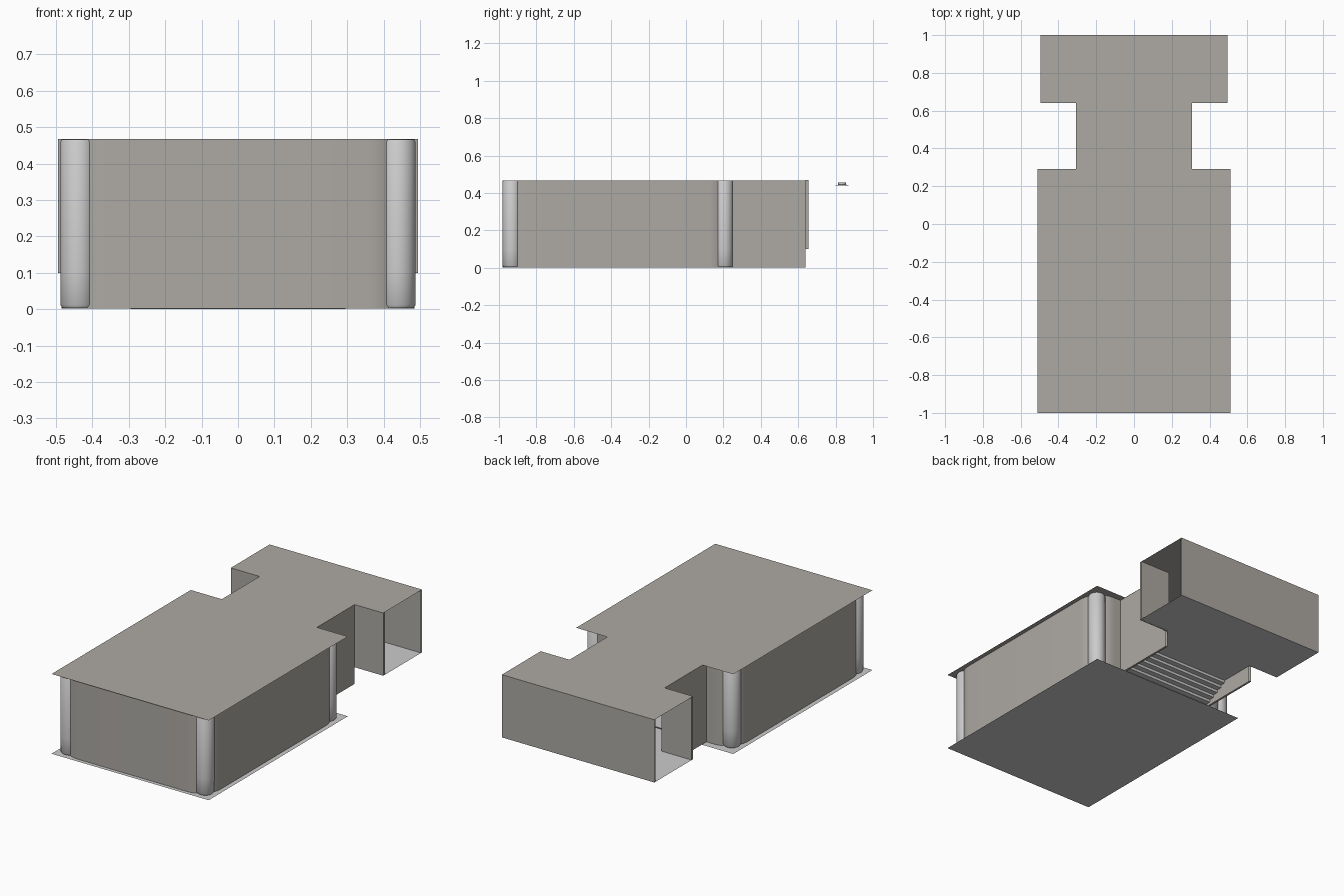
import bpy, bmesh, math

if "Cube" in bpy.data.objects:
    bpy.data.objects.remove(bpy.data.objects["Cube"])


def material(name, rgb):
    m = bpy.data.materials.new(name)
    m.diffuse_color = (*rgb, 1)
    m.use_nodes = True
    m.node_tree.nodes["Principled BSDF"].inputs["Base Color"].default_value = m.diffuse_color
    return m


WARM = material("warm_grey", (0.42, 0.40, 0.37))
LIGHT = material("light_grey", (0.60, 0.60, 0.60))


def finish(name, bm, mat, smooth=False):
    me = bpy.data.meshes.new(name)
    bm.to_mesh(me)
    bm.free()
    ob = bpy.data.objects.new(name, me)
    bpy.context.collection.objects.link(ob)
    me.materials.append(mat)
    if smooth:
        bpy.ops.object.select_all(action='DESELECT')
        ob.select_set(True)
        bpy.context.view_layer.objects.active = ob
        bpy.ops.object.shade_smooth_by_angle(angle=math.radians(40))
    return ob


def sheet(name, pts, mat):
    bm = bmesh.new()
    bm.faces.new([bm.verts.new(p) for p in pts])
    return finish(name, bm, mat)


def box(name, x0, x1, y0, y1, z0, z1, mat):
    bm = bmesh.new()
    bmesh.ops.create_cube(bm, size=1)
    for v in bm.verts:
        v.co = ((x0 + x1) / 2 + v.co.x * (x1 - x0), (y0 + y1) / 2 + v.co.y * (y1 - y0),
                (z0 + z1) / 2 + v.co.z * (z1 - z0))
    return finish(name, bm, mat)


def lathe(name, x, y, profile, mat, n=32):
    """Stack of (radius, z) rings, capped at both ends."""
    bm = bmesh.new()
    rings = [[bm.verts.new((x + r * math.cos(2 * math.pi * i / n),
                            y + r * math.sin(2 * math.pi * i / n), z)) for i in range(n)]
             for r, z in profile]
    for a, b in zip(rings, rings[1:]):
        for i in range(n):
            j = (i + 1) % n
            bm.faces.new((a[i], a[j], b[j], b[i]))
    bm.faces.new(rings[0][::-1])
    bm.faces.new(rings[-1])
    return finish(name, bm, mat, True)


H = 0.468     # roof height
STEP = 0.10   # raised rear floor

# Floor and roof sheets overhanging the walls
sheet("floor", [(-.51, -1, 0), (.51, -1, 0), (.51, .29, 0), (-.51, .29, 0)], LIGHT)
sheet("roof", [(-.51, -1, H), (.51, -1, H), (.51, .29, H), (.308, .29, H),
               (.308, .64, H), (-.308, .64, H), (-.308, .29, H), (-.51, .29, H)], WARM)


# Thin wall around the main room and the neck, with rounded room corners
def wall_path(o):
    X, Y0, Y1, R, N = .485 - o, -.98 + o, .25 - o, .13 - o, .308 - o
    half = [(N, .64), (N, Y1)]
    for cy, a0 in ((Y1 - R, 90), (Y0 + R, 0)):
        for i in range(13):
            a = math.radians(a0 - 90 * i / 12)
            half.append((X - R + R * math.cos(a), cy + R * math.sin(a)))
    return half + [(-x, y) for x, y in reversed(half)]


bm = bmesh.new()
loops = [[bm.verts.new((x, y, z)) for x, y in wall_path(o)]
         for o, z in ((0, 0.002), (0, H - .001), (.012, H - .001), (.012, 0.002))]
for k in range(4):
    a, b = loops[k], loops[(k + 1) % 4]
    for i in range(len(a) - 1):
        bm.faces.new((a[i], b[i], b[i + 1], a[i + 1]))
bmesh.ops.recalc_face_normals(bm, faces=bm.faces)
finish("room_walls", bm, WARM, True)

# Corner columns with a seam at step height
for side in (-1, 1):
    for label, x, y in (("front", .44, -.932), ("back", .44, .203)):
        lathe(f"{label}_column_{'left' if side < 0 else 'right'}", side * x, y,
              [(.042, .003), (.048, .012), (.048, STEP), (.048, H - .008), (.044, H - .002)], LIGHT)

# Stairs in the neck, ending in a raised landing
bm = bmesh.new()
n, y0, y1 = 6, .27, .46
prof = [(.25, .001)]
for i in range(n):
    y = y0 + (y1 - y0) * i / n
    prof += [(y, STEP * i / n + .001), (y, STEP * (i + 1) / n)]
prof.append((.655, STEP))
rows = [[bm.verts.new((x, y, z)) for x in (-.296, .296)] for y, z in prof]
for a, b in zip(rows, rows[1:]):
    bm.faces.new((a[0], a[1], b[1], b[0]))
finish("stairs", bm, LIGHT)

# Rear hall: open-ended sleeve of floor, roof, back wall and front panels
sheet("hall_floor", [(-.495, .64, STEP), (.495, .64, STEP), (.495, 1, STEP), (-.495, 1, STEP)], LIGHT)
sheet("hall_roof", [(-.495, .64, H), (.495, .64, H), (.495, 1, H), (-.495, 1, H)], WARM)
for y in (.99, 1.0):
    sheet("hall_back_wall", [(.495, y, STEP), (-.495, y, STEP), (-.495, y, H), (.495, y, H)], WARM)
for side in (-1, 1):
    a, b = sorted((side * .298, side * .495))
    box("hall_front_panel", a, b, .64, .655, STEP, H, WARM)


# Ceiling lamps: a thin flange with a smaller body above it
def lamp(name, x, y, r):
    lathe(name, x, y, [(r, .440), (r, .443), (r * .6, .444), (r * .6, .455)], LIGHT, 20)


for x in (-.31, 0, .31):
    lamp("hall_lamp", x, .835, .035)
for y in (-.77, -.55, -.31, -.07, .51):
    lamp("room_lamp", 0, y, .025)
